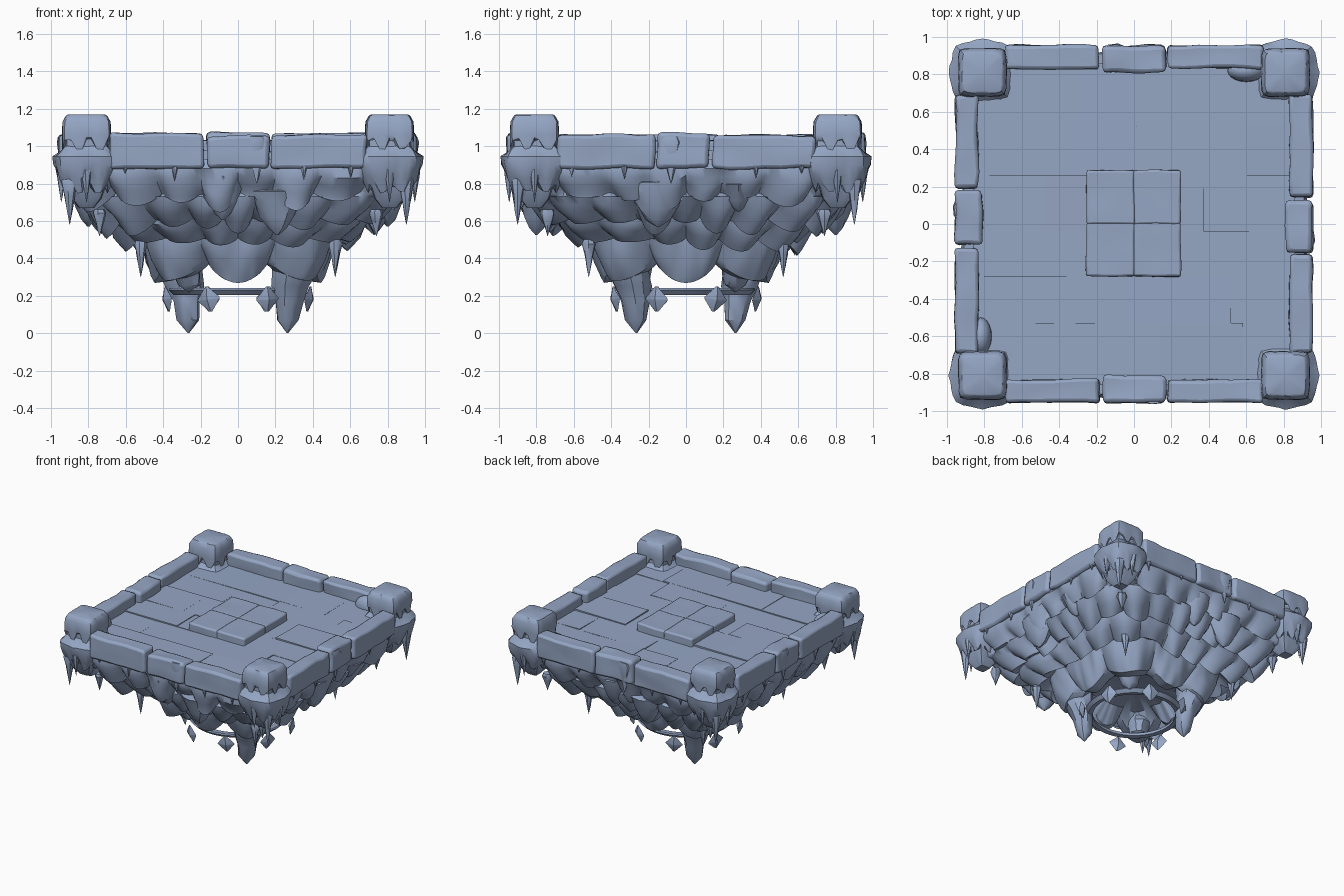
import bpy, bmesh, math, random
from mathutils import Vector, Matrix, noise

if "Cube" in bpy.data.objects:
    bpy.data.objects.remove(bpy.data.objects["Cube"])

random.seed(7)
R = random.uniform
ice = bpy.data.materials.new("frosted_blue_stone")
ice.diffuse_color = (0.30, 0.38, 0.55, 1)
ice.use_nodes = True
ice.node_tree.nodes["Principled BSDF"].inputs["Base Color"].default_value = ice.diffuse_color


def make(name, bm, angle=35, bevel=0):
    bmesh.ops.recalc_face_normals(bm, faces=bm.faces)
    me = bpy.data.meshes.new(name)
    bm.to_mesh(me)
    bm.free()
    me.materials.append(ice)
    ob = bpy.data.objects.new(name, me)
    bpy.context.collection.objects.link(ob)
    if bevel:
        m = ob.modifiers.new("worn_edges", 'BEVEL')
        m.width, m.segments, m.limit_method, m.angle_limit = bevel, 2, 'ANGLE', 0.9
    bpy.ops.object.select_all(action='DESELECT')
    ob.select_set(True)
    bpy.context.view_layer.objects.active = ob
    bpy.ops.object.shade_smooth_by_angle(angle=math.radians(angle))
    return ob


def loft(bm, rings):
    """Skin closed rings of equal length and cap both ends."""
    vs = [[bm.verts.new(p) for p in r] for r in rings]
    n = len(vs[0])
    for a, b in zip(vs, vs[1:]):
        for i in range(n):
            bm.faces.new((a[i], a[(i + 1) % n], b[(i + 1) % n], b[i]))
    for r in (vs[0], vs[-1]):
        c = bm.verts.new(sum((v.co for v in r), Vector()) / n)
        for i in range(n):
            bm.faces.new((r[i], r[(i + 1) % n], c))


def squircle(a, w, p):
    c, s = abs(math.cos(a)), abs(math.sin(a))
    return w / (c ** p + s ** p) ** (1 / p)


def spike(bm, x, y, ztop, ztip, r, flat=1, n=7):
    """Irregular icicle hanging from ztop to ztip, flattened in y by flat."""
    rings = []
    for t, k in ((0, .8), (.12, 1), (.4, .68), (.7, .36), (1, .03)):
        z = ztop + (ztip - ztop) * t
        rings.append([(x + r * k * R(.85, 1.15) * math.cos(6.2832 * i / n),
                       y + flat * r * k * R(.85, 1.15) * math.sin(6.2832 * i / n), z)
                      for i in range(n)])
    loft(bm, rings)


def block(name, x0, x1, y0, y1, z0, z1, rough=.012, bevel=.022):
    """Weathered stone block."""
    bm = bmesh.new()
    bmesh.ops.create_cube(bm, size=1)
    bmesh.ops.subdivide_edges(bm, edges=bm.edges, cuts=5, use_grid_fill=True)
    for v in bm.verts:
        v.co = Vector(((x0 + x1) / 2 + v.co.x * (x1 - x0),
                       (y0 + y1) / 2 + v.co.y * (y1 - y0),
                       (z0 + z1) / 2 + v.co.z * (z1 - z0)))
        v.co += noise.noise_vector(v.co * 7) * rough
    return make(name, bm, 40, bevel)


# rock underside: sloping tiers of hanging lobes, then the hollow at the bottom
N = 288
ANG = [2 * math.pi * i / N for i in range(N)]


def tier(w, p, ztop, zbot, lobes, phase, drop, bulge, end):
    depth = [R(.3, 1.3) for _ in range(lobes)]
    push = [R(-.02, .02) for _ in range(lobes)]
    if lobes == 8:
        depth, push = [1.1, 1] * 4, [0] * 8
    rings = []
    for t in (0, .3, .6, .88, 1):
        k = 1 - (1 - end) * t ** 1.6
        ring = []
        for a in ANG:
            u = (a / (2 * math.pi) * lobes + phase) % lobes
            j = int(u)
            b = math.sin(math.pi * (u - j)) ** .75
            r = squircle(a, w, p) * (k + (push[j] * min(1, 2 * b) + bulge * (b - .7)) * (.25 + .75 * t))
            r += .022 * noise.noise(Vector((math.cos(a) * 6, math.sin(a) * 6, ztop * 9 + t * 2)))
            zb = zbot - drop * depth[j] * b
            ring.append((r * math.cos(a), r * math.sin(a), ztop + (zb - ztop) * t))
        rings.append(ring)
    return rings


rings = [[(squircle(a, .91, 10) * math.cos(a), squircle(a, .91, 10) * math.sin(a), .93) for a in ANG]]
rings += tier(.925, 9, .88, .76, 28, 0, .09, .05, .92)
rings += tier(.84, 7, .73, .62, 28, .5, .09, .06, .85)
rings += tier(.69, 6, .62, .51, 20, 0, .08, .08, .83)
rings += tier(.52, 4.5, .54, .39, 8, .5, .11, .09, .82)
last = rings[-1]
rings.append([(x * .8, y * .8, z + .012) for x, y, z in last])
rings.append([(x * .6, y * .6, .42) for x, y, z in last])
rings.append([(x * .2, y * .2, .45) for x, y, z in last])
bm = bmesh.new()
loft(bm, rings)
make("rock_underside", bm, 38)

# two long pointed rock legs on one diagonal, two short stubs on the other
bm = bmesh.new()
for sx, sy, zt in ((1, -1, 0), (-1, 1, 0), (-1, -1, .22), (1, 1, .22)):
    prof = ((.13, .46, .31), (.12, .34, .305), (.10, .25, .285), (.075, .17, .27),
            (.062, .07, .265), (.004, 0, .265))
    loft(bm, [[(sx * c + r * R(.85, 1.1) * math.cos(i * .6283),
                sy * c + r * R(.85, 1.1) * math.sin(i * .6283), .46 - (.46 - z) * (.46 - zt) / .46)
               for i in range(10)] for r, z, c in prof])
make("rock_legs", bm, 35)

# floor slabs with slightly uneven heights
FLOOR = .97
bm = bmesh.new()
y = -.86
for h in (.33, .25, .24, .30, .26, .34):
    x = -.86
    while x < .85:
        w = R(.3, .6)
        w = .86 - x if x + w > .66 else w
        z = FLOOR + R(-.005, .007)
        g = bmesh.ops.create_cube(bm, size=1)["verts"]
        for v in g:
            v.co = Vector((x + w * (v.co.x + .5), y + h * (v.co.y + .5),
                           z + R(-.004, .004) if v.co.z > 0 else .90))
        x += w
    y += h
make("floor_slabs", bm, 20)

# raised centre pedestal of four tiles
for i, (x0, x1) in enumerate(((-.255, .004), (-.004, .25))):
    for j, (y0, y1) in enumerate(((-.28, .008), (0, .287))):
        block(f"centre_tile_{i}{j}", x0, x1, y0, y1, .92, 1.03, .006, .012)

# rim wall, three blocks to a side
spans = {"front": ((-.69, -.185), (-.165, .17), (.18, .69)),
         "back": ((-.69, -.19), (-.17, .17), (.18, .69)),
         "left": ((-.69, -.13), (-.11, .18), (.19, .69)),
         "right": ((-.69, -.165), (-.155, .125), (.145, .69))}
for side, sp in spans.items():
    sg = -1 if side in ("front", "left") else 1
    for k, (a, b) in enumerate(sp):
        inner = .81 if k == 1 else .832
        lo, hi = sorted((sg * inner, sg * .955))
        z1 = 1.06 + R(-.006, .012)
        box = (a, b, lo, hi) if side in ("front", "back") else (lo, hi, a, b)
        block(f"{side}_wall_{k + 1}", *box, .88, z1)

# corner posts: lower collar with a ragged skirt, and snow-capped top
CA = [2 * math.pi * i / 32 for i in range(32)]


def post_ring(cx, cy, w, z, tooth=0, flare=0):
    out = []
    for i, a in enumerate(CA):
        near = 1 - min(i % 8, 8 - i % 8) / 4          # 1 at the middle of each face
        r = squircle(a, w, 9) * R(.98, 1.02) + flare * near
        out.append((cx + r * math.cos(a), cy + r * math.sin(a),
                    z + tooth * (R(.4, 1) if i % 4 < 2 else -R(.4, 1))))
    return out


for sx, sn in ((-1, "left"), (1, "right")):
    for sy, sm in ((-1, "front"), (1, "back")):
        cx, cy = sx * .81, sy * .81
        bm = bmesh.new()
        loft(bm, [post_ring(cx, cy, *q) for q in
                  ((.115, 1.0), (.135, .975), (.152, .945, 0, .03), (.152, .90, 0, .025),
                   (.14, .84, .02, .012), (.115, .775, .03), (.10, .78), (.08, .72), (.04, .67))])
        make(f"{sm}_{sn}_post_collar", bm, 35)
        bm = bmesh.new()
        loft(bm, [post_ring(cx, cy, *q) for q in
                  ((.10, 1.168), (.108, 1.164), (.127, 1.13), (.130, 1.06), (.127, 1.01, .04),
                   (.115, 1.01, .03), (.115, .93))])
        make(f"{sm}_{sn}_post_cap", bm, 35)

# icicles on the corner posts and below the rock corners
bm = bmesh.new()
for sx in (-1, 1):
    for sy in (-1, 1):
        spike(bm, sx * .90, sy * .90, .84, .58, .042)
        spike(bm, sx * .81, sy * .945, .93, .70, .035)
        spike(bm, sx * .945, sy * .81, .93, .70, .035)
        spike(bm, sx * .74, sy * .74, .66, .52, .04)
        spike(bm, sx * .52, sy * .52, .50, .30, .035)
make("corner_icicles", bm, 40)

# ledges and icicles on each side, placed by turning the front
turns = {"front": 0, "right": 90, "back": 180, "left": 270}
for side, deg in turns.items():
    bm = bmesh.new()
    ledges = (((.21, .765, .15, .24), (-.08, .845, .13, .24)) if side in ("front", "back")
              else ((-.15, .81, .18, .24), (.28, .80, .10, .15)))
    for x, z, w, drop in ledges:
        prof = ((.9, .0), (1, .03), (.85, .25), (.6, .6), (.35, .85), (.05, 1))
        loft(bm, [[(x + w * k * R(.9, 1.1) * math.cos(i * .5236),
                    -.80 + .115 * k * R(.9, 1.1) * math.sin(i * .5236), z - drop * t)
                   for i in range(12)] for k, t in prof])
    big = .10 if side in ("front", "back") else -.08
    spike(bm, big, -.94, 1.05, .80, .06, .45)
    for x in (-.62, -.33, .36, .59):
        spike(bm, x + R(-.03, .03), -.935, .90, R(.80, .86), .018)
    bmesh.ops.transform(bm, matrix=Matrix.Rotation(math.radians(deg), 4, 'Z'), verts=bm.verts)
    make(f"{side}_ledges_and_icicles", bm, 35)

# snow drifts against the wall
bm = bmesh.new()
for x, y, rx, ry, h in ((.60, .82, .10, .06, .085), (-.82, -.60, .06, .10, .085)):
    g = bmesh.ops.create_uvsphere(bm, u_segments=20, v_segments=10, radius=1)["verts"]
    for v in g:
        v.co = Vector((x + v.co.x * rx, y + v.co.y * ry, FLOOR - .002 + v.co.z * h))
make("snow_drifts", bm, 60)

# flat ring floating below the hollow
bm = bmesh.new()
M = 48
prof = ((.315, .235), (.365, .24), (.37, .23), (.345, .205), (.31, .21))
vs = [[bm.verts.new((r * math.cos(6.283185 * i / M), r * math.sin(6.283185 * i / M), z))
       for r, z in prof] for i in range(M)]
for i in range(M):
    for j in range(5):
        a, b = vs[i], vs[(i + 1) % M]
        bm.faces.new((a[j], b[j], b[(j + 1) % 5], a[(j + 1) % 5]))
make("floating_ring", bm, 30)

# eight flat diamond crystals around the ring
bm = bmesh.new()
for k in range(8):
    m = (Matrix.Rotation(math.radians(22.5 + 45 * k), 4, 'Z') @ Matrix.Translation((.41, 0, .182))
         @ Matrix.Rotation(R(-.15, .15), 4, 'X') @ Matrix.Rotation(.15, 4, 'Y')
         @ Matrix.Diagonal((.024, .064, .068, 1)))
    loft(bm, [[m @ Vector((r * math.cos(i * math.pi / 2), r * math.sin(i * math.pi / 2), z))
               for i in range(4)] for r, z in ((.12, 1), (1, .05), (1, -.05), (.12, -1))])
make("floating_crystals", bm, 20)
